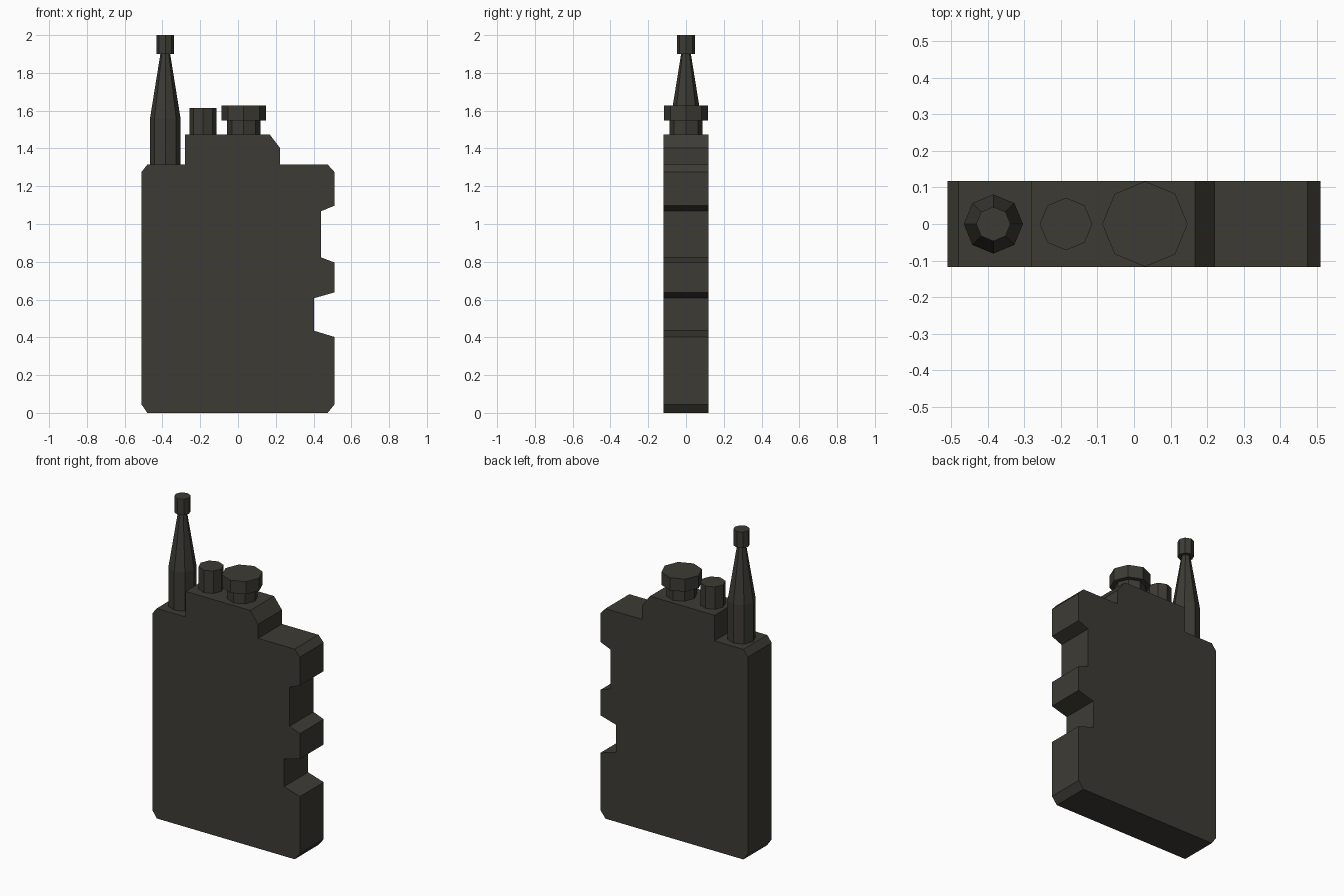
import bpy, bmesh, math

if "Cube" in bpy.data.objects:
    bpy.data.objects.remove(bpy.data.objects["Cube"])

mat = bpy.data.materials.new("dark_olive_grey")
mat.diffuse_color = (0.046, 0.044, 0.035, 1)
mat.use_nodes = True
mat.node_tree.nodes["Principled BSDF"].inputs["Base Color"].default_value = mat.diffuse_color


def finish(name, bm):
    bmesh.ops.recalc_face_normals(bm, faces=bm.faces[:])
    mesh = bpy.data.meshes.new(name)
    bm.to_mesh(mesh)
    bm.free()
    mesh.materials.append(mat)
    obj = bpy.data.objects.new(name, mesh)
    bpy.context.collection.objects.link(obj)
    return obj


def slab(name, outline, half_depth):
    """Extrude an x-z outline along y."""
    bm = bmesh.new()
    face = bm.faces.new([bm.verts.new((x, -half_depth, z)) for x, z in outline])
    new = bmesh.ops.extrude_face_region(bm, geom=[face])["geom"]
    bmesh.ops.translate(bm, vec=(0, 2 * half_depth, 0),
                        verts=[v for v in new if isinstance(v, bmesh.types.BMVert)])
    return finish(name, bm)


def turned(name, x, profile, sides=8):
    """Stack rings of (radius, z) into a closed faceted solid."""
    bm = bmesh.new()
    rings = [[bm.verts.new((x + r * math.cos(2 * math.pi * i / sides),
                            r * math.sin(2 * math.pi * i / sides), z))
              for i in range(sides)] for r, z in profile]
    for a, b in zip(rings, rings[1:]):
        for i in range(sides):
            j = (i + 1) % sides
            bm.faces.new((a[i], a[j], b[j], b[i]))
    bm.faces.new(rings[0])
    bm.faces.new(rings[-1])
    return finish(name, bm)


# Radio case with raised control deck and two grip notches
slab("radio_body", [
    (-0.48, 0), (0.475, 0), (0.511, 0.045),
    (0.511, 0.402), (0.402, 0.435), (0.402, 0.607), (0.511, 0.638),
    (0.511, 0.796), (0.44, 0.823), (0.44, 1.068), (0.511, 1.097),
    (0.511, 1.275), (0.475, 1.315), (0.222, 1.315),
    (0.222, 1.403), (0.167, 1.475), (-0.28, 1.475), (-0.28, 1.315),
    (-0.48, 1.315), (-0.511, 1.275), (-0.511, 0.045)], 0.118)

# Antenna with tapered shaft and tip
turned("antenna", -0.385, [(0.081, 1.31), (0.081, 1.558), (0.026, 1.90),
                           (0.047, 1.90), (0.047, 2.0)])

# Control knobs
turned("small_knob", -0.186, [(0.072, 1.47), (0.072, 1.615)])
turned("large_knob", 0.03, [(0.088, 1.47), (0.088, 1.548),
                            (0.117, 1.548), (0.117, 1.627)])
